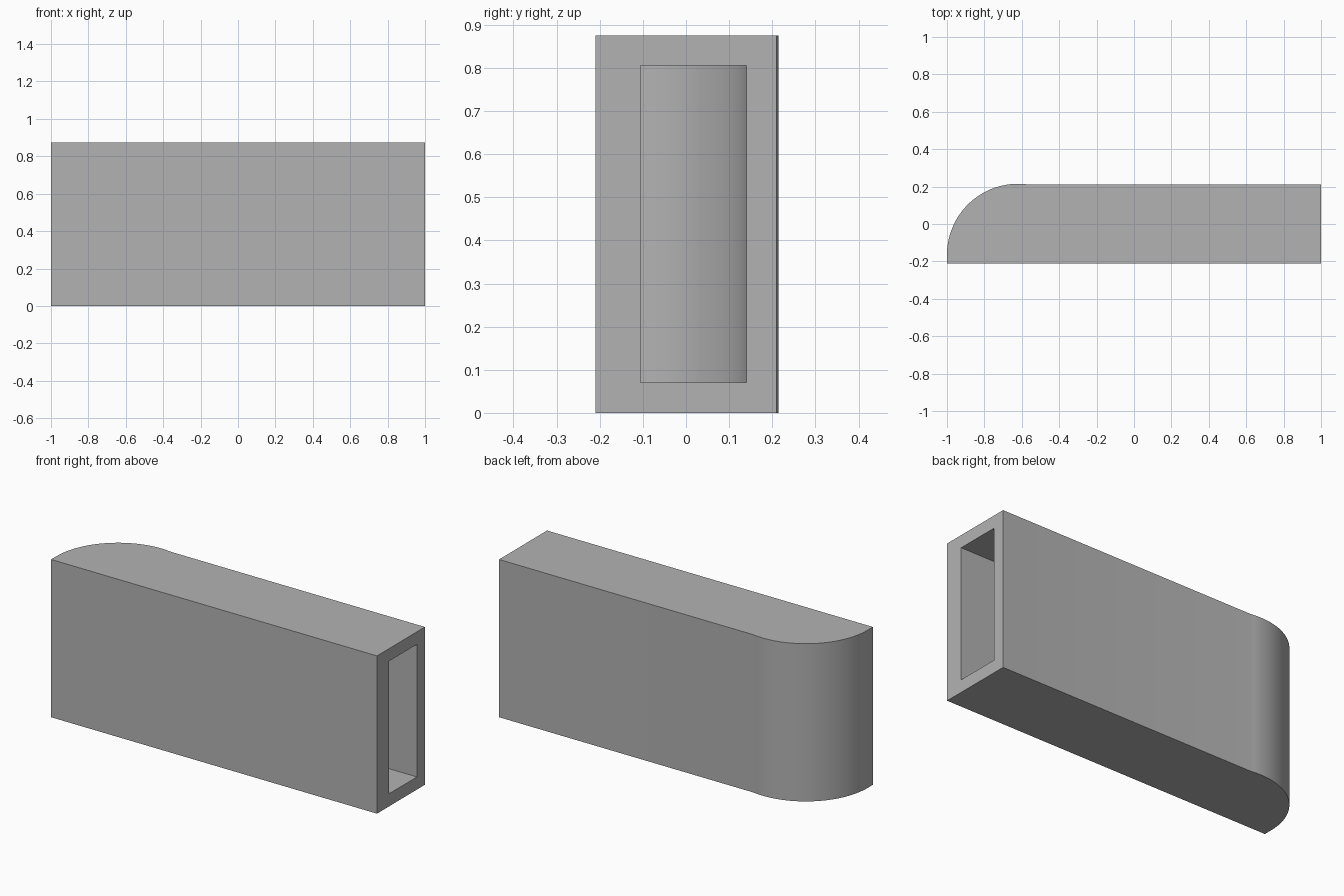
import bpy
import bmesh
from math import cos, sin, pi, acos

cube = bpy.data.objects.get("Cube")
if cube:
    bpy.data.objects.remove(cube, do_unlink=True)

# Single plain grey
grey = bpy.data.materials.new("plain grey")
grey.use_nodes = True
colour = (0.45, 0.45, 0.45, 1)
grey.diffuse_color = colour
grey.node_tree.nodes["Principled BSDF"].inputs["Base Color"].default_value = colour

CX, CY, RADIUS, WALL = -0.62, -0.165, 0.38, 0.07
HEIGHT, STEPS = 0.875, 40


def rounded_prism(name, radius, front, back, end, z0, z1):
    """Upright prism: straight bar whose left-hand end is a rounded corner."""
    stop = pi / 2 - acos(min(1, (back - CY) / radius))
    start = pi
    points = [(end, back), (end, front)]
    if front < CY:
        points.append((CX - radius, front))
    else:
        start = pi - math_asin((front - CY) / radius)
    for i in range(STEPS + 1):
        a = start + (stop - start) * i / STEPS
        points.append((CX + radius * cos(a), CY + radius * sin(a)))
    bm = bmesh.new()
    base = bm.faces.new([bm.verts.new((x, y, z0)) for x, y in points])
    top = bmesh.ops.extrude_face_region(bm, geom=[base])["geom"]
    bmesh.ops.translate(bm, vec=(0, 0, z1 - z0),
                        verts=[v for v in top if isinstance(v, bmesh.types.BMVert)])
    bmesh.ops.recalc_face_normals(bm, faces=bm.faces)
    mesh = bpy.data.meshes.new(name)
    bm.to_mesh(mesh)
    bm.free()
    mesh.materials.append(grey)
    obj = bpy.data.objects.new(name, mesh)
    bpy.context.collection.objects.link(obj)
    return obj


def math_asin(v):
    return pi / 2 - acos(v)


# Outer sleeve and the pocket that opens through its flat end
sleeve = rounded_prism("sleeve", RADIUS, -0.21, 0.21, 1, 0, HEIGHT)
pocket = rounded_prism("pocket_cutter", RADIUS - WALL, -0.105, 0.14, 1.2, WALL, HEIGHT - WALL)

cut = sleeve.modifiers.new("pocket", "BOOLEAN")
cut.operation = "DIFFERENCE"
cut.solver = "EXACT"
cut.object = pocket
bpy.context.view_layer.objects.active = sleeve
sleeve.select_set(True)
bpy.ops.object.modifier_apply(modifier=cut.name)
bpy.data.objects.remove(pocket, do_unlink=True)

# Smooth round end, crisp edges
bpy.ops.object.shade_smooth_by_angle(angle=pi / 6)
